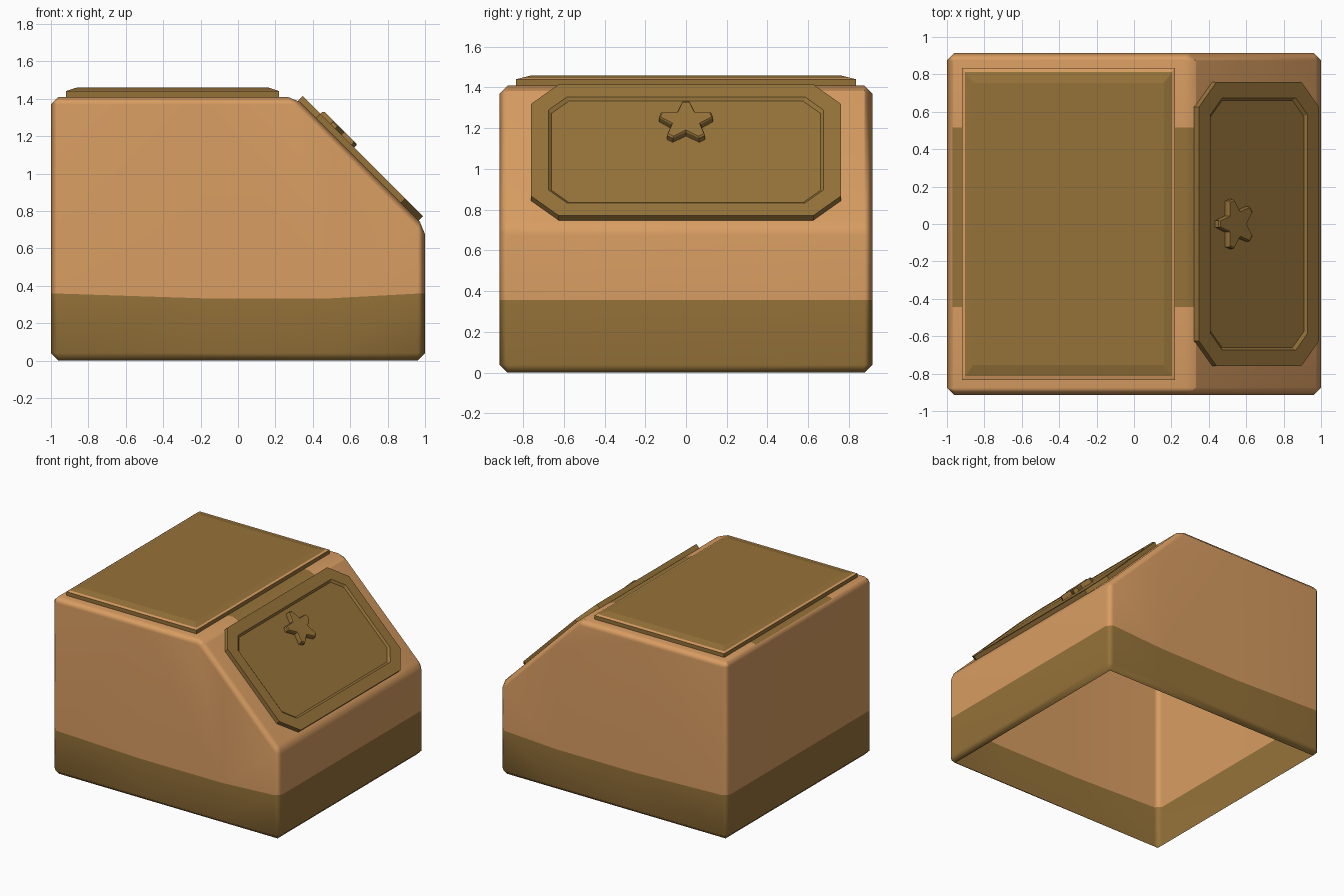
import bpy, bmesh, math
from mathutils import Vector, Matrix

if "Cube" in bpy.data.objects:
    bpy.data.objects.remove(bpy.data.objects["Cube"])


def material(name, rgb):
    m = bpy.data.materials.new(name)
    m.diffuse_color = (*rgb, 1)
    m.use_nodes = True
    m.node_tree.nodes["Principled BSDF"].inputs["Base Color"].default_value = m.diffuse_color
    return m


ORANGE = material("warm orange", (0.69, 0.337, 0.122))
BROWN = material("olive brown", (0.305, 0.171, 0.042))


def finish(name, bm, matrix=None):
    me = bpy.data.meshes.new(name)
    bm.to_mesh(me)
    bm.free()
    ob = bpy.data.objects.new(name, me)
    bpy.context.collection.objects.link(ob)
    me.materials.append(BROWN)
    me.materials.append(ORANGE)
    if matrix:
        ob.matrix_world = matrix
    return ob


def loft(name, rings, orange_bands=(), matrix=None):
    """Join rings of (points, height) from bottom to top and cap both ends."""
    bm = bmesh.new()
    loops = [[bm.verts.new((x, y, h)) for x, y in pts] for pts, h in rings]
    for k, (a, b) in enumerate(zip(loops, loops[1:])):
        for i in range(len(a)):
            j = (i + 1) % len(a)
            f = bm.faces.new((a[i], a[j], b[j], b[i]))
            f.material_index = 1 if k in orange_bands else 0
    bm.faces.new(loops[0][::-1])
    bm.faces.new(loops[-1])
    bmesh.ops.recalc_face_normals(bm, faces=bm.faces)
    return finish(name, bm, matrix)


def rect(hx, hy, cx=0):
    return [(cx - hx, -hy), (cx + hx, -hy), (cx + hx, hy), (cx - hx, hy)]


def octagon(hx, hy, c):
    return [(-hx + c, -hy), (hx - c, -hy), (hx, -hy + c), (hx, hy - c),
            (hx - c, hy), (-hx + c, hy), (-hx, hy - c), (-hx, -hy + c)]


def star(r_out, r_in, cy):
    """Five-pointed star with blunt tips."""
    pts = []
    for k in range(5):
        a = math.pi / 2 + k * math.tau / 5
        for da, r in ((-0.13, r_out), (0.13, r_out), (math.pi / 5, r_in)):
            pts.append((r * math.cos(a + da), cy + r * math.sin(a + da)))
    return pts


# Body: extruded side profile with bevelled edges and an open underside
bm = bmesh.new()
profile = [(-1, 0), (1, 0), (1, 0.715), (0.305, 1.41), (-1, 1.41)]
base = bm.faces.new([bm.verts.new((x, -0.915, z)) for x, z in profile])
ext = bmesh.ops.extrude_face_region(bm, geom=[base])
bmesh.ops.translate(bm, vec=(0, 1.83, 0),
                    verts=[v for v in ext["geom"] if isinstance(v, bmesh.types.BMVert)])
bmesh.ops.recalc_face_normals(bm, faces=bm.faces)
bmesh.ops.bevel(bm, geom=bm.edges[:], offset=0.04, segments=1, profile=0.5, affect='EDGES')
bm.normal_update()
bmesh.ops.delete(bm, geom=[f for f in bm.faces if f.normal.z < -0.95], context='FACES')


def cut(co, no, rule):
    faces = [f for f in bm.faces if rule(f)]
    geom = set(faces)
    for f in faces:
        geom.update(f.edges)
        geom.update(f.verts)
    bmesh.ops.bisect_plane(bm, geom=list(geom), plane_co=co, plane_no=no, dist=1e-5)
    bm.normal_update()


# Painted lower band, dipping slightly in the middle of front and back
BAND = 0.358
cut((0, 0, BAND), (0, 0, 1), lambda f: True)
for x in (-0.2, 0.5):
    cut((x, 0, 0), (1, 0, 0), lambda f: abs(f.normal.y) > 0.9)
for f in bm.faces:
    f.material_index = 0 if f.calc_center_median().z < BAND else 1
for v in bm.verts:
    if abs(v.co.z - BAND) < 1e-3 and abs(v.co.x) < 0.9 and abs(v.co.y) > 0.9:
        v.co.z = 0.333
# Painted patch under the lid
for co, no in (((-0.97, 0, 0), (1, 0, 0)), ((0.33, 0, 0), (1, 0, 0)),
               ((0, -0.445, 0), (0, 1, 0)), ((0, 0.515, 0), (0, 1, 0))):
    cut(co, no, lambda f: f.normal.z > 0.6)
for f in bm.faces:
    c = f.calc_center_median()
    if c.z > 1.36 and -0.97 < c.x < 0.33 and -0.445 < c.y < 0.515:
        f.material_index = 0
body = finish("body", bm)
bpy.context.view_layer.objects.active = body
body.select_set(True)
bpy.ops.object.shade_smooth_by_angle(angle=math.radians(60))
body.modifiers.new("weighted normals", 'WEIGHTED_NORMAL').keep_sharp = True

# Lid plate on the flat top
loft("top_lid", [(rect(0.57, 0.835, -0.35), 1.405),
                 (rect(0.57, 0.835, -0.35), 1.44),
                 (rect(0.553, 0.813, -0.35), 1.446),
                 (rect(0.51, 0.755, -0.35), 1.46)], orange_bands=(1,))

# Slanted panel frame: local x = world y, local y = up the slope
s = math.sqrt(0.5)
slope = Matrix(((0, -s, s, 0.645), (1, 0, 0, 0), (0, s, s, 1.07), (0, 0, 0, 1)))
loft("slanted_panel", [(octagon(0.76, 0.455, 0.135), -0.005),
                       (octagon(0.76, 0.455, 0.135), 0.033),
                       (octagon(0.675, 0.367, 0.09), 0.033),
                       (octagon(0.66, 0.352, 0.085), 0.02)], matrix=slope)

# Star ornament on the panel
loft("star_ornament", [(star(0.136, 0.075, 0.185), 0.01),
                       (star(0.136, 0.075, 0.185), 0.048),
                       (star(0.128, 0.069, 0.185), 0.055)], matrix=slope)
